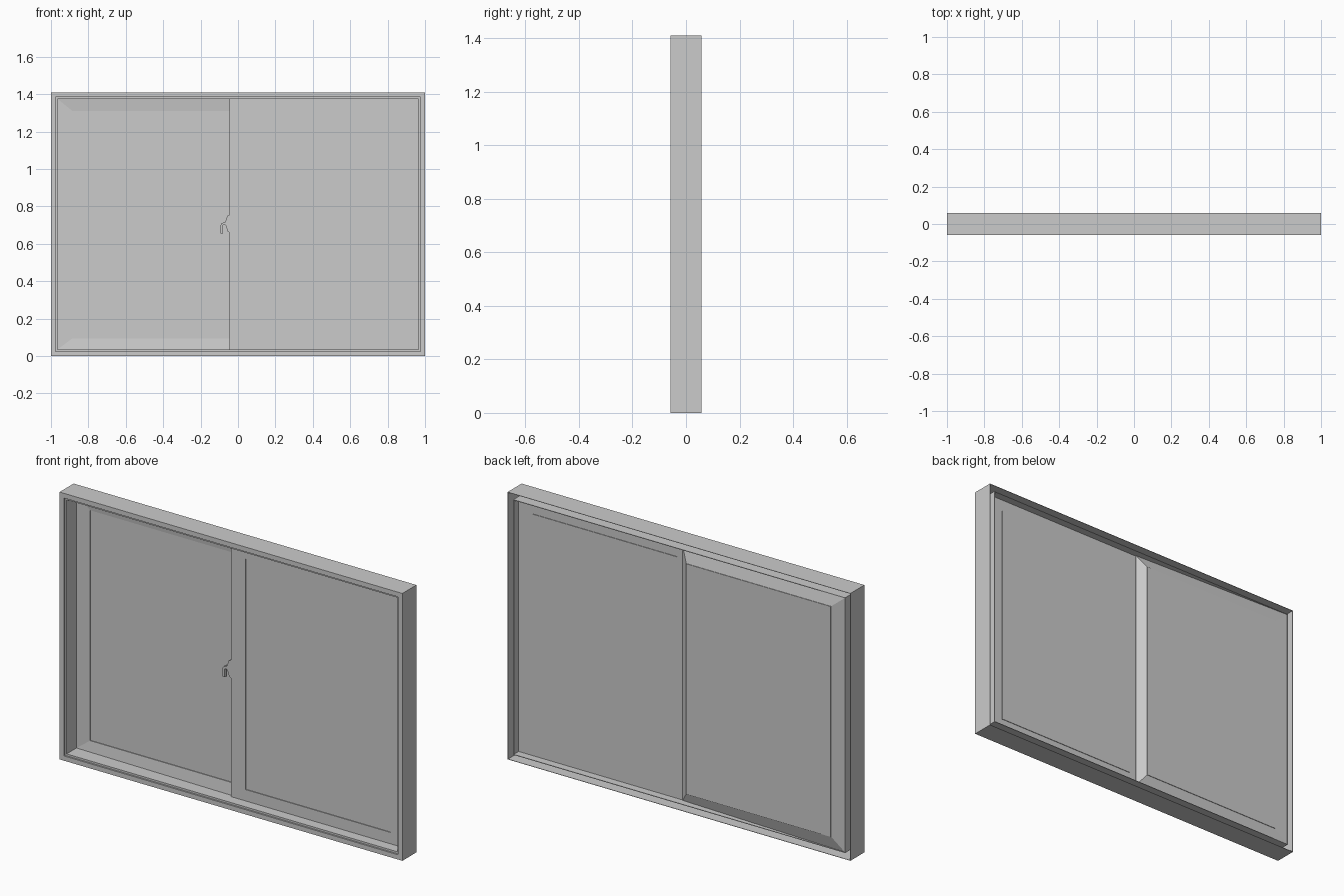
import bpy, bmesh

if "Cube" in bpy.data.objects:
    bpy.data.objects.remove(bpy.data.objects["Cube"])

H = 1.41            # overall height
Y0, Y1 = -0.0585, 0.0585


def finish(bm, name):
    bmesh.ops.recalc_face_normals(bm, faces=bm.faces[:])
    me = bpy.data.meshes.new(name)
    bm.to_mesh(me)
    bm.free()
    ob = bpy.data.objects.new(name, me)
    bpy.context.collection.objects.link(ob)
    return ob


def ring(name, loops):
    """Closed rectangular ring; each loop is (x0, x1, z0, z1, y)."""
    bm = bmesh.new()
    rows = [[bm.verts.new(p) for p in ((a, y, c), (b, y, c), (b, y, d), (a, y, d))]
            for a, b, c, d, y in loops]
    for i, r in enumerate(rows):
        n = rows[(i + 1) % len(rows)]
        for k in range(4):
            m = (k + 1) % 4
            bm.faces.new((r[k], r[m], n[m], n[k]))
    return finish(bm, name)


def prism(name, pts, ya, yb):
    """Extrude an x/z outline along y."""
    bm = bmesh.new()
    f = bm.faces.new([bm.verts.new((x, ya, z)) for x, z in pts])
    g = bmesh.ops.extrude_face_region(bm, geom=[f])["geom"]
    bmesh.ops.translate(bm, vec=(0, yb - ya, 0),
                        verts=[v for v in g if isinstance(v, bmesh.types.BMVert)])
    return finish(bm, name)


def sash(name, outer, inner, ya, yb, pane_y):
    """Mitred sash ring with a pane filling its opening."""
    a, b, c, d = inner
    ob = ring(name + "_sash", [(*outer, ya), (*inner, ya), (*inner, yb), (*outer, yb)])
    prism(name + "_pane", [(a, c), (b, c), (b, d), (a, d)], *pane_y)
    return ob


# outer frame: stepped front rim, thin outer wall, open channel at the back
profile = [(0, Y0), (.025, Y0), (.025, -.05), (.035, -.05), (.035, .057),
           (.032, .057), (.032, -.045), (.002, -.045), (.002, Y1), (0, Y1)]
ring("outer_frame", [(-1 + t, 1 - t, t, H - t, y) for t, y in profile])

# front sliding sash (right half)
sash("right", (-.045, .965, .035, 1.375), (.04, .885, .095, 1.31),
     .005, .016, (.009, .019))

# rear sash (left half), its meeting stile slopes forward to the front sash
left = sash("left", (-.965, .005, .035, 1.375), (-.885, -.04, .095, 1.31),
            .032, .055, (.036, .058))
for v in left.data.vertices:
    if v.co.x > 0:
        v.co.y = .017 if v.co.y < .04 else .02

# latch with hooked lever on the meeting stile
prism("latch", [(-.044, .755), (-.057, .75), (-.068, .717), (-.088, .71),
                (-.093, .70), (-.093, .655), (-.081, .655), (-.081, .70),
                (-.066, .70), (-.055, .667), (-.044, .66)], .004, .02)
